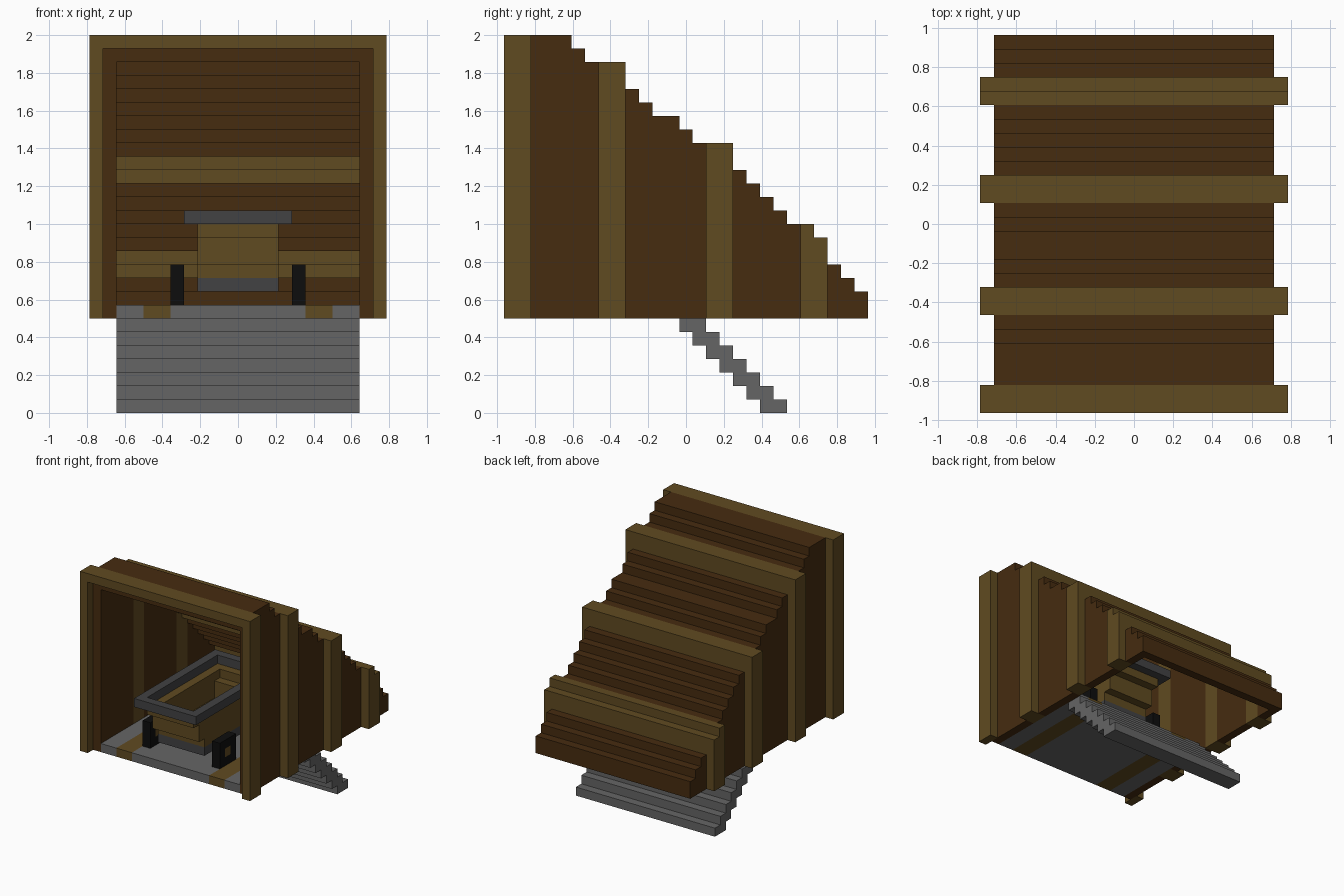
import bpy, bmesh

cube = bpy.data.objects.get("Cube")
if cube:
    bpy.data.objects.remove(cube, do_unlink=True)

U = 1 / 14          # size of one block
MID = 13.5          # half the depth, in blocks


def material(name, rgb):
    m = bpy.data.materials.new(name)
    m.use_nodes = True
    m.diffuse_color = (*rgb, 1)
    m.node_tree.nodes["Principled BSDF"].inputs["Base Color"].default_value = (*rgb, 1)
    return m


DARK_WOOD = material("dark_wood", (0.061, 0.025, 0.005))
LIGHT_WOOD = material("light_wood", (0.117, 0.069, 0.015))
STONE = material("grey_stone", (0.130, 0.130, 0.130))
IRON = material("dark_iron", (0.054, 0.054, 0.056))
BLACK = material("black_iron", (0.004, 0.004, 0.004))


def prism(bm, outline, x0, x1):
    """Extrude a side outline of (y, z) block points from x0 to x1."""
    verts = [bm.verts.new((x0 * U, (y - MID) * U, z * U)) for y, z in outline]
    face = bm.faces.new(verts)
    ext = bmesh.ops.extrude_face_region(bm, geom=[face])["geom"]
    moved = [g for g in ext if isinstance(g, bmesh.types.BMVert)]
    bmesh.ops.translate(bm, verts=moved, vec=((x1 - x0) * U, 0, 0))


def make(name, mat, parts):
    """Make one object from (outline, x0, x1) prisms."""
    bm = bmesh.new()
    for part in parts:
        prism(bm, *part)
    bmesh.ops.recalc_face_normals(bm, faces=bm.faces)
    me = bpy.data.meshes.new(name)
    bm.to_mesh(me)
    bm.free()
    me.materials.append(mat)
    ob = bpy.data.objects.new(name, me)
    bpy.context.collection.objects.link(ob)
    return ob


def rect(y0, y1, z0, z1):
    return [(y0, z0), (y1, z0), (y1, z1), (y0, z1)]


def stepped(y0, y1, low, high):
    """Outline of block columns y0..y1 between two height functions."""
    def steps(h):
        pts = [(y0, h(y0))]
        for y in range(y0 + 1, y1):
            if h(y) != h(y - 1):
                pts += [(y, h(y - 1)), (y, h(y))]
        return pts + [(y1, h(y1 - 1))]
    return steps(low) + steps(high)[::-1]


def both(outline, x0, x1):
    return [(outline, x0, x1), (outline, -x1, -x0)]


# Stepped roof heights, one per block of depth
TOP = [27, 27, 28, 28, 28, 27, 26, 25, 25, 24, 23, 22, 22, 21, 20,
       19, 19, 18, 17, 16, 15, 14, 13, 12, 11, 10, 9]
UNDER = [26, 26, 26, 26, 26, 25, 24, 24, 24, 23, 22, 21, 20, 20, 19,
         18, 17, 16, 15, 14, 13, 12, 11, 10, 9, 8, 7]


def ground(y):
    return 7


def top(y):
    return TOP[y]


def under(y):
    return UNDER[y]


def frame_top(y):
    return TOP[y] + 1


# Dark wooden walls and roof, in bays between the frames
for i, (a, b) in enumerate([(1, 7), (9, 15), (17, 22), (24, 27)], 1):
    make(f"walls_{i}", DARK_WOOD, both(stepped(a, b, ground, top), 9, 10))
    make(f"roof_{i}", DARK_WOOD, [(stepped(a, b, under, top), -9, 9)])

# Front frame around the opening
make("entrance_frame", LIGHT_WOOD,
     both(rect(0, 2, 7, 28), 10, 11) + [(rect(0, 2, 27, 28), -10, 10)])

# Support frames along the tunnel
for i, a in enumerate([7, 15, 22], 1):
    make(f"support_frame_{i}", LIGHT_WOOD,
         both(stepped(a, a + 2, ground, frame_top), 9, 11)
         + [(stepped(a, a + 2, under, frame_top), -9, 9)])

# Floor with two inlaid timber tracks
deck = rect(1, 14, 7, 8)
make("floor", STONE, both(deck, 7, 9) + [(deck, -5, 5)])
make("floor_tracks", LIGHT_WOOD, both(deck, 5, 7))

# Stairs going down under the roof
make("stairs", STONE, [(stepped(13, 21, lambda y: max(0, 6 if y == 13 else 19 - y),
                                lambda y: min(7, 21 - y)), -9, 9)])


def ring(y0, y1, z0, z1, half):
    """Rectangular ring one block thick, seen from above."""
    return ([(rect(y0, y0 + 1, z0, z1), -half, half),
             (rect(y1 - 1, y1, z0, z1), -half, half)]
            + both(rect(y0 + 1, y1 - 1, z0, z1), half - 1, half))


# Cart: rim, hollow body narrowing in steps, base
make("cart_rim", IRON, ring(0, 15, 14, 15, 4))
make("cart_body", LIGHT_WOOD, ring(1, 14, 13, 14, 3) + ring(2, 13, 11, 13, 3)
     + [(rect(3, 12, 10, 11), -3, 3)])
make("cart_base", IRON, [(rect(3, 12, 9, 10), -3, 3)])

# Wheels: black square tyres with light hubs
for side, x0 in (("left", 4), ("right", -5)):
    for end, y in (("front", 3), ("back", 9)):
        tyre = [rect(y, y + 3, 8, 9), rect(y, y + 3, 10, 11),
                rect(y, y + 1, 9, 10), rect(y + 2, y + 3, 9, 10)]
        make(f"{end}_{side}_wheel", BLACK, [(o, x0, x0 + 1) for o in tyre])
        make(f"{end}_{side}_hub", LIGHT_WOOD, [(rect(y + 1, y + 2, 9, 10), x0, x0 + 1)])
